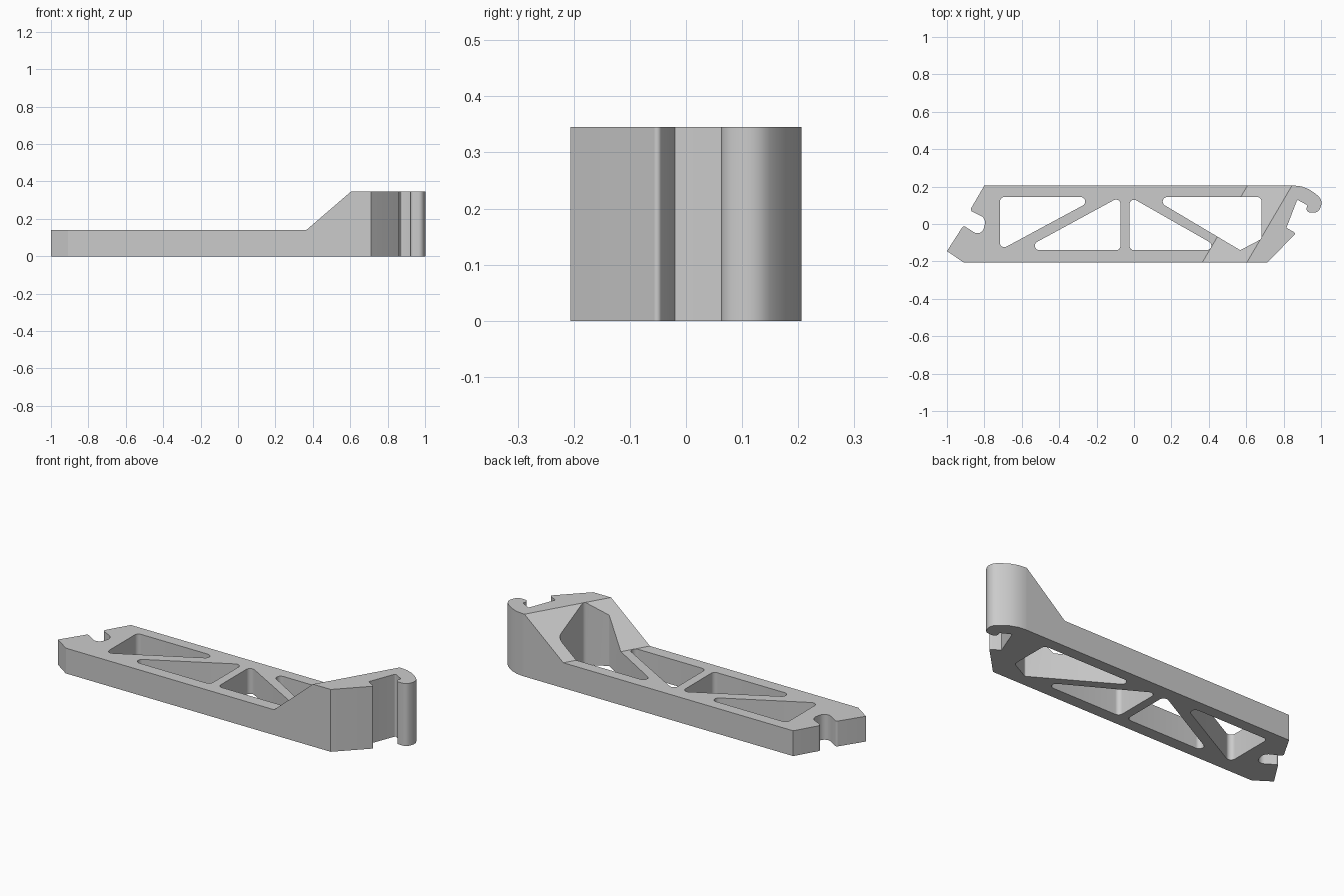
import bpy
import bmesh
import math
from mathutils import Vector

cube = bpy.data.objects.get("Cube")
if cube:
    bpy.data.objects.remove(cube, do_unlink=True)

LOW, HIGH = 0.14, 0.345        # arm and clamp heights
RAMP_START, RAMP_END = 0.365, 0.603
LEAN = 0.587                   # sideways lean of the ramp lines


def rounded(corners, default=0.0):
    """Polygon whose corners (x, y, radius) become tangent arcs."""
    pts = []
    for i, corner in enumerate(corners):
        p = Vector(corner[:2])
        r = corner[2] if len(corner) > 2 else default
        if r == 0:
            pts.append(p)
            continue
        a = (Vector(corners[i - 1][:2]) - p).normalized()
        b = (Vector(corners[(i + 1) % len(corners)][:2]) - p).normalized()
        half = a.angle(b) / 2
        reach = r / math.tan(half)
        centre = p + (a + b).normalized() * r / math.sin(half)
        start = (p + a * reach - centre).normalized()
        end = (p + b * reach - centre).normalized()
        steps = max(3, int((math.pi - 2 * half) / 0.2))
        pts += [centre + start.slerp(end, k / steps).normalized() * r
                for k in range(steps + 1)]
    return pts


# Outer profile: notch at the left end, hook at the right end
outline = [
    (-0.8, 0.206), (-0.878, 0.072, 0.015), (-0.79, 0.03, 0.04),
    (-0.815, -0.07, 0.035), (-0.912, -0.008, 0.012), (-1, -0.145),
    (-0.91, -0.206), (0.712, -0.206), (0.866, -0.05, 0.008), (0.815, -0.02),
    (0.873, 0.13, 0.006), (0.928, 0.1, 0.006), (0.912, 0.062, 0.02),
    (0.985, 0.062, 0.03), (1.013, 0.125, 0.05), (0.92, 0.206, 0.18),
]

# Truss openings
openings = [
    [(-0.717, 0.144), (-0.19, 0.144), (-0.717, -0.14)],
    [(-0.6, -0.14), (-0.072, -0.14), (-0.072, 0.147)],
    [(-0.024, 0.147), (-0.024, -0.14), (0.48, -0.14)],
    [(0.09, 0.144), (0.682, 0.144), (0.682, -0.08), (0.568, -0.14, 0.01)],
]

bm = bmesh.new()
edges = []
for loop in [rounded(outline)] + [rounded(o, 0.024) for o in openings]:
    verts = [bm.verts.new((p.x, p.y, 0)) for p in loop]
    edges += [bm.edges.new((verts[i - 1], verts[i])) for i in range(len(verts))]
bmesh.ops.triangle_fill(bm, edges=edges, use_beauty=True, normal=(0, 0, 1))

# Raise the profile to a solid
top = bmesh.ops.extrude_face_region(bm, geom=bm.faces[:])["geom"]
top = [v for v in top if isinstance(v, bmesh.types.BMVert)]
bmesh.ops.translate(bm, verts=top, vec=(0, 0, HIGH))

# Crease the solid along both ramp lines, then lower the arm
for x in (RAMP_START, RAMP_END):
    bmesh.ops.bisect_plane(bm, geom=bm.verts[:] + bm.edges[:] + bm.faces[:],
                           dist=1e-5, plane_co=(x, -0.206, 0),
                           plane_no=Vector((1, -LEAN, 0)).normalized())
for v in bm.verts:
    if v.co.z > 0.1:
        s = v.co.x - LEAN * (v.co.y + 0.206)
        t = (s - RAMP_START) / (RAMP_END - RAMP_START)
        v.co.z = LOW + (HIGH - LOW) * min(1, max(0, t))
bmesh.ops.recalc_face_normals(bm, faces=bm.faces[:])

mesh = bpy.data.meshes.new("truss_arm")
bm.to_mesh(mesh)
bm.free()
arm = bpy.data.objects.new("truss_arm", mesh)
bpy.context.collection.objects.link(arm)

# Plain grey finish
grey = bpy.data.materials.new("plain_grey")
grey.use_nodes = True
colour = (0.6, 0.6, 0.6, 1)
grey.diffuse_color = colour
grey.node_tree.nodes["Principled BSDF"].inputs["Base Color"].default_value = colour
mesh.materials.append(grey)

bpy.ops.object.select_all(action="DESELECT")
arm.select_set(True)
bpy.context.view_layer.objects.active = arm
bpy.ops.object.shade_smooth_by_angle(angle=math.radians(30))
